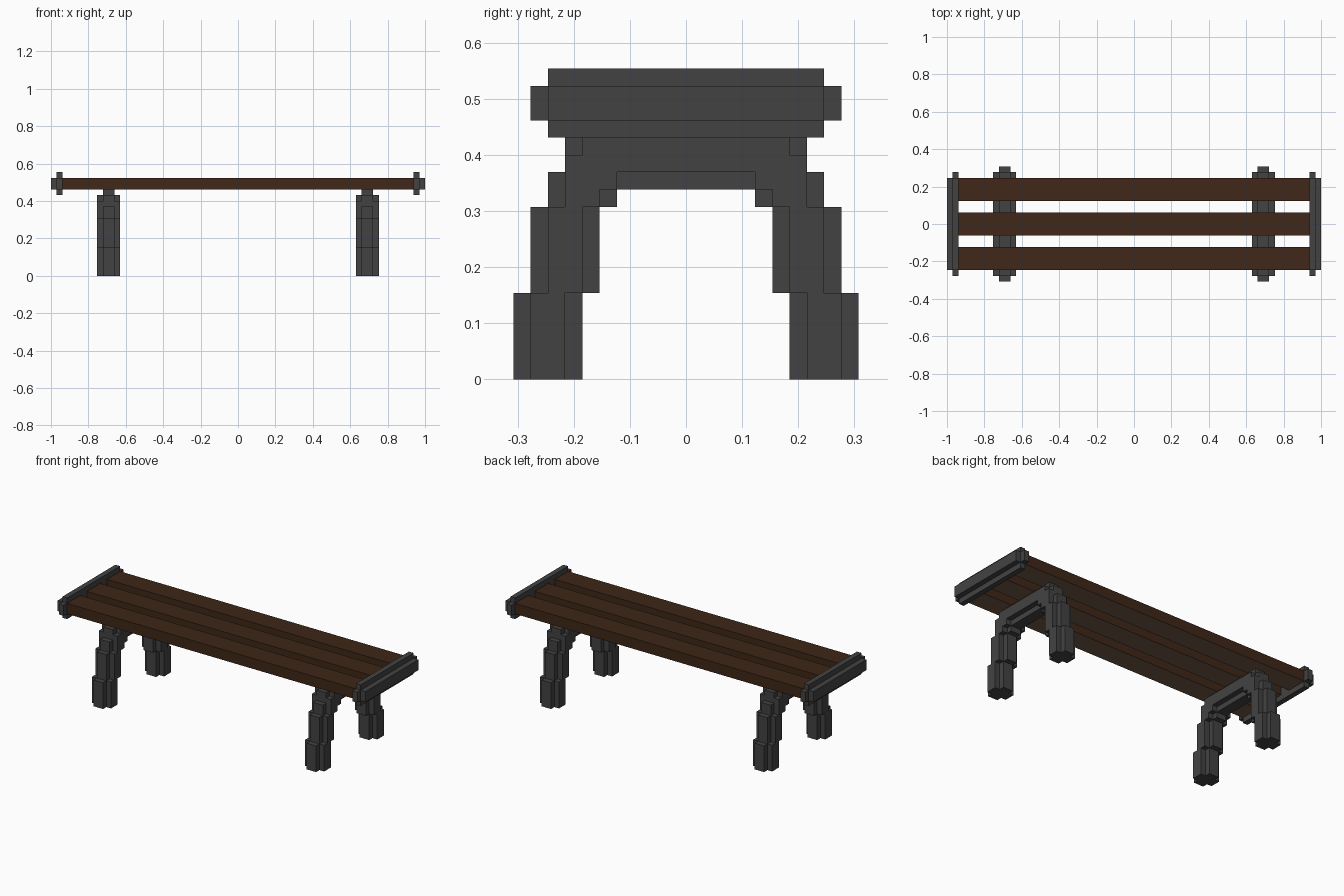
import bpy, bmesh
from itertools import product

if "Cube" in bpy.data.objects:
    bpy.data.objects.remove(bpy.data.objects["Cube"])

U = 2 / 65  # block size


def material(name, rgb):
    m = bpy.data.materials.new(name)
    m.diffuse_color = (*rgb, 1)
    m.use_nodes = True
    m.node_tree.nodes["Principled BSDF"].inputs["Base Color"].default_value = m.diffuse_color
    return m


iron = material("dark_iron", (0.055, 0.055, 0.055))
wood = material("dark_wood", (0.05, 0.02, 0.009))
pale = material("pale_wood", (0.16, 0.10, 0.06))


def blocks(name, boxes, origin, mats, mirror_y=False):
    """Union of grid boxes (x0,x1,y0,y1,z0,z1), keeping only the outer skin."""
    cells = set()
    for x0, x1, y0, y1, z0, z1 in boxes:
        for x, y, z in product(range(x0, x1), range(y0, y1), range(z0, z1)):
            cells.add((x, y, z))
            if mirror_y:
                cells.add((x, -1 - y, z))
    bm = bmesh.new()
    for c in cells:
        for axis, side in product(range(3), (0, 1)):
            n = list(c)
            n[axis] += 2 * side - 1
            if tuple(n) in cells:
                continue
            quad = []
            for a, b in ((0, 0), (1, 0), (1, 1), (0, 1)):
                p = list(c)
                p[axis] += side
                p[(axis + 1) % 3] += a
                p[(axis + 2) % 3] += b
                quad.append(bm.verts.new([v * U for v in p]))
            bm.faces.new(quad if side else quad[::-1])
    bmesh.ops.remove_doubles(bm, verts=bm.verts, dist=U / 100)
    bmesh.ops.dissolve_limit(bm, angle_limit=0.01, verts=bm.verts, edges=bm.edges)
    bm.normal_update()
    # underside takes the last material
    for f in bm.faces:
        f.material_index = len(mats) - 1 if f.normal.z < -0.5 else 0
    me = bpy.data.meshes.new(name)
    bm.to_mesh(me)
    bm.free()
    for m in mats:
        me.materials.append(m)
    ob = bpy.data.objects.new(name, me)
    ob.location = [v * U for v in origin]
    bpy.context.collection.objects.link(ob)
    return ob


# Arched leg profile: (y0, y1, z0, z1), broad core and narrow ribs
broad = [(7, 9, 0, 5), (6, 8, 5, 10), (5, 7, 10, 13), (4, 6, 11, 14), (0, 5, 12, 14)]
narrow = [(6, 10, 0, 5), (5, 9, 5, 10), (4, 8, 10, 12), (0, 7, 11, 14), (0, 6, 14, 15)]
arch = [(-2, 2, *b) for b in broad] + [(-1, 1, *n) for n in narrow]

# End cap boxes, measured outward from the slat ends
cap = [(0, 1, -8, 8, 14, 18), (0, 1, -9, 9, 15, 17), (0, 2, -8, 8, 15, 17)]

for side, label in ((-1, "left"), (1, "right")):
    blocks(label + "_leg_arch", arch, (side * 22.5, 0, 0), [iron], mirror_y=True)
    boxes = cap if side > 0 else [(-b[1], -b[0], *b[2:]) for b in cap]
    blocks(label + "_end_cap", boxes, (side * 30.5, 0, 0), [iron])

# Seat slats
for y, label in ((-6, "front"), (0, "middle"), (6, "back")):
    blocks(label + "_slat", [(0, 61, -2, 2, 15, 17)], (-30.5, y, 0), [wood, pale])
